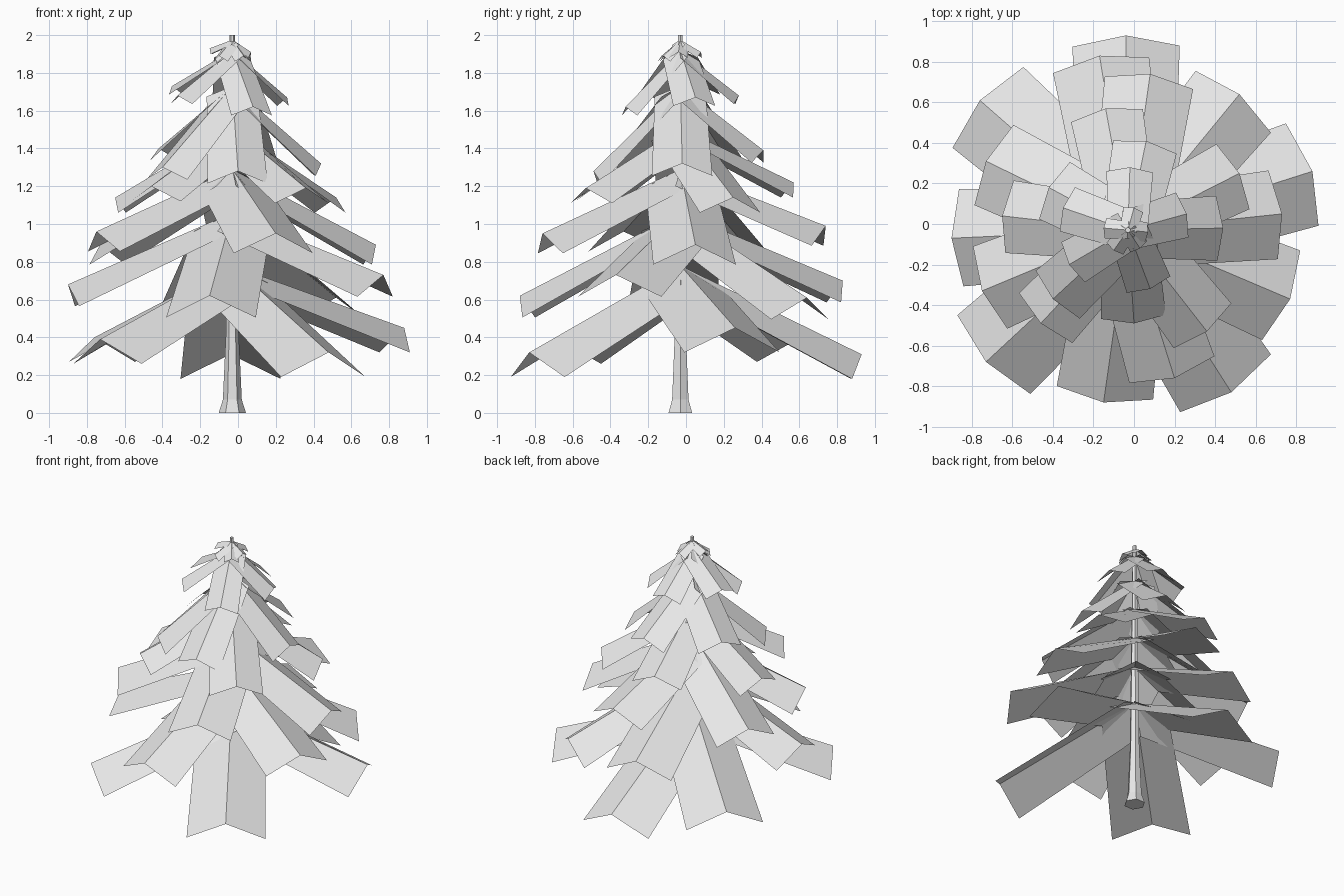
import bpy
import bmesh
import math
from mathutils import Vector

default = bpy.data.objects.get("Cube")
if default:
    bpy.data.objects.remove(default, do_unlink=True)

AXIS = Vector((-0.03, -0.03, 0))


def make_material(name, color):
    mat = bpy.data.materials.new(name)
    mat.use_nodes = True
    mat.diffuse_color = color
    mat.node_tree.nodes["Principled BSDF"].inputs["Base Color"].default_value = color
    return mat


grey = make_material("plain grey", (0.8, 0.8, 0.8, 1))


def finish(name, bm):
    mesh = bpy.data.meshes.new(name)
    bm.to_mesh(mesh)
    bm.free()
    mesh.materials.append(grey)
    obj = bpy.data.objects.new(name, mesh)
    bpy.context.collection.objects.link(obj)
    return obj


# Trunk: six-sided, flared at the foot
def build_trunk(profile, sides=6):
    bm = bmesh.new()
    rings = []
    for radius, z in profile:
        ring = []
        for i in range(sides):
            a = math.tau * i / sides
            offset = Vector((radius * math.cos(a), radius * math.sin(a), z))
            ring.append(bm.verts.new(AXIS + offset))
        rings.append(ring)
    for low, high in zip(rings, rings[1:]):
        for i in range(sides):
            j = (i + 1) % sides
            bm.faces.new((low[i], low[j], high[j], high[i]))
    bm.faces.new(rings[0][::-1])
    bm.faces.new(rings[-1])
    finish("trunk", bm)


# Bough: a broad sheet folded along its ridge, slightly narrower at the trunk
def add_bough(bm, tip, root_z, half_width, drop):
    root = AXIS + Vector((0, 0, root_z))
    run = Vector(tip) - root
    out = Vector((run.x, run.y, 0)).normalized()
    side = Vector((-out.y, out.x, 0))
    rows = []
    for along, wide in ((0, 0.85), (1, 1)):
        ridge = root + run * along
        fall = Vector((0, 0, -drop * wide)) - out * half_width * 0.2 * along
        spread = side * half_width * wide
        points = (ridge + spread + fall, ridge, ridge - spread + fall)
        rows.append([bm.verts.new(p) for p in points])
    inner, outer = rows
    for i in range(2):
        bm.faces.new((inner[i], inner[i + 1], outer[i + 1], outer[i]))


# Each tier: name, root height, half width, edge drop, ridge tips
TIERS = [
    ("lowest", 0.78, 0.265, 0.13,
     [(-.04, .93, .31), (-.76, .61, .4), (-.73, -.68, .39), (.48, -.83, .32), (.88, .26, .45)]),
    ("second", 1.06, 0.24, 0.115,
     [(.52, .64, .61), (-.17, .83, .7), (-.9, -.07, .68), (-.15, -.88, .62), (.77, -.37, .73)]),
    ("third", 1.29, 0.22, 0.105,
     [(.73, .05, .89), (.08, .74, .99), (-.73, .31, .89), (-.75, -.33, .96), (.2, -.76, .95)]),
    ("fourth", 1.51, 0.18, 0.08,
     [(-.65, .04, 1.14), (-.14, .57, 1.22), (.52, .25, 1.14), (.36, -.53, 1.19), (-.46, -.49, 1.2)]),
    ("fifth", 1.73, 0.16, 0.065,
     [(.44, -.02, 1.32), (.06, .41, 1.39), (-.42, .18, 1.4), (-.4, -.37, 1.3), (0, -.49, 1.28)]),
    ("sixth", 1.92, 0.115, 0.045,
     [(.26, .05, 1.67), (-.02, .28, 1.68), (-.35, .08, 1.73), (-.32, -.2, 1.68), (.08, -.32, 1.62)]),
    ("crown", 1.975, 0.05, 0.03,
     [(.07, -.04, 1.91), (.0, .08, 1.91), (-.15, -.02, 1.93), (-.1, -.13, 1.89), (.03, -.12, 1.89)]),
]

build_trunk([(0.072, 0), (0.05, 0.07), (0.034, 0.42), (0.014, 2)])
for name, root_z, half_width, drop, tips in TIERS:
    bm = bmesh.new()
    for tip in tips:
        add_bough(bm, tip, root_z, half_width, drop)
    finish(name + "_boughs", bm)
